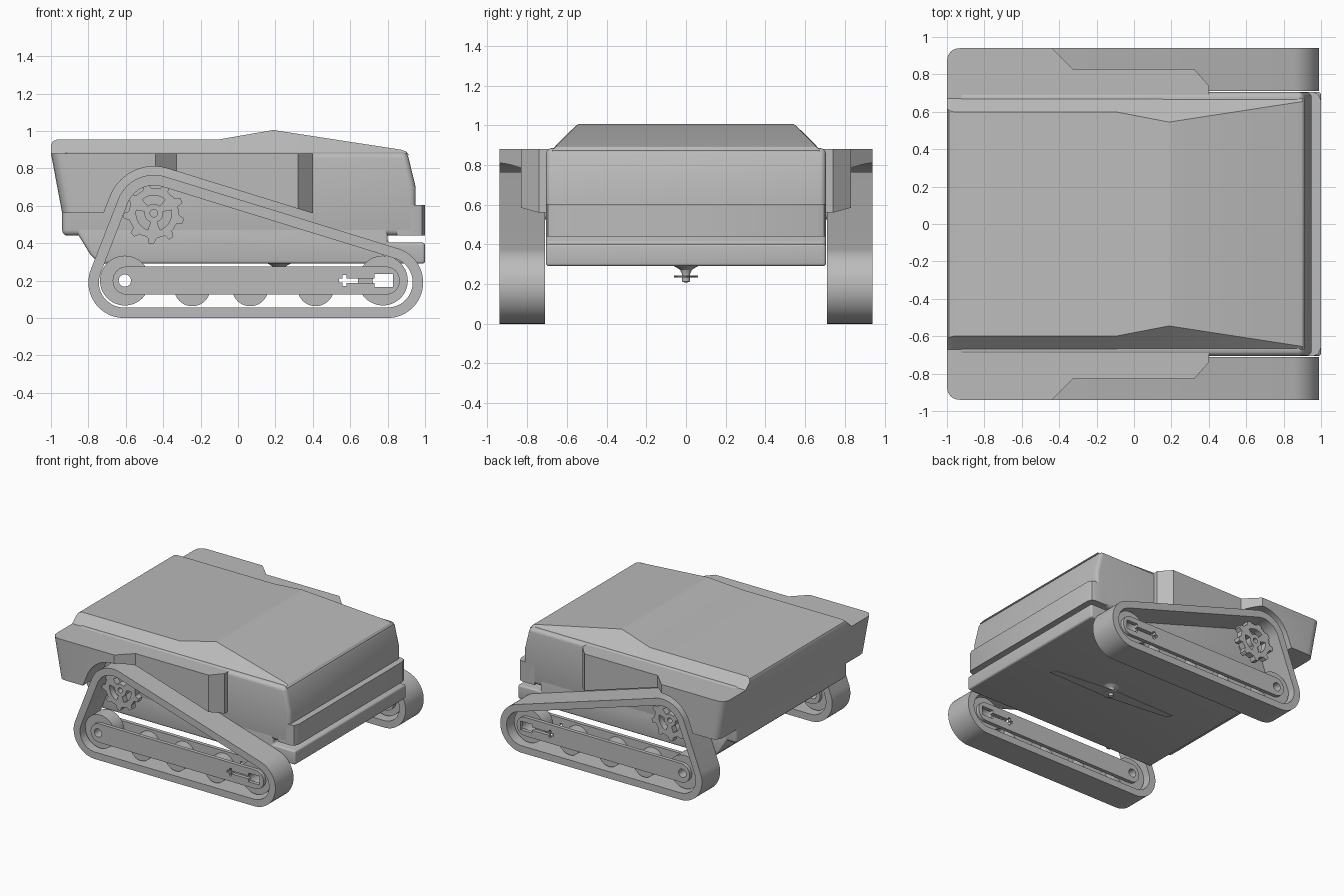
import bpy, bmesh
from math import sin, cos, pi, radians
from mathutils import Vector
from mathutils.geometry import convex_hull_2d

if "Cube" in bpy.data.objects:
    bpy.data.objects.remove(bpy.data.objects["Cube"], do_unlink=True)

GREY = (0.5, 0.5, 0.5, 1)
grey = bpy.data.materials.new("plain_grey")
grey.use_nodes = True
grey.diffuse_color = GREY
grey.node_tree.nodes["Principled BSDF"].inputs["Base Color"].default_value = GREY


def add(name, data):
    obj = bpy.data.objects.new(name, data)
    bpy.context.collection.objects.link(obj)
    return obj


def bake(obj):
    """Replace an object by the mesh its modifiers or curve produce."""
    bpy.context.view_layer.update()
    deps = bpy.context.evaluated_depsgraph_get()
    mesh = bpy.data.meshes.new_from_object(obj.evaluated_get(deps))
    name = obj.name
    bpy.data.objects.remove(obj, do_unlink=True)
    return add(name, mesh)


def finish(obj, bevel=0):
    if bevel:
        mod = obj.modifiers.new("round_edges", "BEVEL")
        mod.width, mod.segments = bevel, 4
        mod.limit_method, mod.angle_limit = "ANGLE", radians(25)
        obj = bake(obj)
    mesh = obj.data
    mesh.materials.clear()
    mesh.materials.append(grey)
    mesh.shade_smooth()
    mesh.set_sharp_from_angle(angle=radians(28))
    return obj


def circle(x, z, r, n=48):
    return [(x + r * cos(2 * pi * i / n), z + r * sin(2 * pi * i / n)) for i in range(n)]


def hull_of(points):
    pts = [Vector(p) for p in points]
    return [tuple(pts[i]) for i in convex_hull_2d(pts)]


def plate(name, loops, y0, y1, bevel=0):
    """Side-view outline plus holes, given as (x, z) loops, thick from y0 to y1."""
    curve = bpy.data.curves.new(name, "CURVE")
    curve.dimensions, curve.fill_mode = "2D", "BOTH"
    curve.extrude = abs(y1 - y0) / 2
    for loop in loops:
        spline = curve.splines.new("POLY")
        spline.points.add(len(loop) - 1)
        for point, (x, z) in zip(spline.points, loop):
            point.co = (x, z, 0, 1)
        spline.use_cyclic_u = True
    obj = bake(add(name, curve))
    bm = bmesh.new()
    bm.from_mesh(obj.data)
    for v in bm.verts:
        v.co = (v.co.x, (y0 + y1) / 2 - v.co.z, v.co.y)
    bmesh.ops.remove_doubles(bm, verts=bm.verts, dist=1e-5)
    bmesh.ops.dissolve_limit(bm, angle_limit=0.01, verts=bm.verts, edges=bm.edges)
    bmesh.ops.recalc_face_normals(bm, faces=bm.faces)
    bm.to_mesh(obj.data)
    bm.free()
    return finish(obj, bevel)


def loft(name, rings):
    bm = bmesh.new()
    rows = [[bm.verts.new(p) for p in ring] for ring in rings]
    n = len(rows[0])
    for a, b in zip(rows, rows[1:]):
        for i in range(n):
            j = (i + 1) % n
            bm.faces.new((a[i], a[j], b[j], b[i]))
    bm.faces.new(rows[0])
    bm.faces.new(rows[-1])
    bmesh.ops.recalc_face_normals(bm, faces=bm.faces)
    mesh = bpy.data.meshes.new(name)
    bm.to_mesh(mesh)
    bm.free()
    return finish(add(name, mesh))


def track_loop(d):
    """Belt path around two ground wheels and the drive sprocket, offset by d."""
    wheels = [(-0.61, 0.19, 0.19), (0.8, 0.19, 0.19), (-0.45, 0.56, 0.205)]
    return hull_of([p for x, z, r in wheels for p in circle(x, z, r + d, 64)])


# Hull, belly tub with rear shelf, and rear bumper
plate("hull", [[(-0.94, 0.44), (0.95, 0.44), (0.95, 0.7), (0.905, 0.885), (-0.94, 0.885)]],
      -0.705, 0.705, 0.03)
plate("belly_tub", [[(-0.87, 0.47), (-0.79, 0.34), (-0.74, 0.29), (1, 0.29), (1, 0.403),
                     (0.8, 0.403), (0.8, 0.5), (-0.87, 0.5)]], -0.705, 0.705, 0.018)
bumper = [(0.85, 0.705), (0.96, 0.705), (0.985, 0.695), (1, 0.66)]
bumper += [(x, -y) for x, y in reversed(bumper)]
loft("rear_bumper", [[(x, y, z) for x, y in bumper] for z in (0.44, 0.603)])

# Roof cover: (x, half width on top, height)
roof = [(-1, 0.62, 0.925), (-0.99, 0.607, 0.945), (-0.965, 0.6, 0.955), (-0.1, 0.6, 0.955),
        (0.16, 0.55, 1.0), (0.19, 0.545, 1.005), (0.22, 0.55, 1.0),
        (0.87, 0.65, 0.9), (0.9, 0.655, 0.89), (0.912, 0.66, 0.873)]
loft("roof_cover", [[(x, -0.672, 0.868), (x, -0.672, min(z, 0.88)), (x, -t, z),
                     (x, t, z), (x, 0.672, min(z, 0.88)), (x, 0.672, 0.868)] for x, t, z in roof])

# Nose and fenders in one block, arched over both tracks
plan = [(-1, 0.87), (-0.995, 0.9), (-0.98, 0.922), (-0.96, 0.936), (-0.93, 0.94), (-0.44, 0.94),
        (-0.33, 0.83), (0.32, 0.83), (0.4, 0.74)]
plan += [(x, -y) for x, y in reversed(plan)]
fenders = loft("nose_and_fenders", [[(x + (0.06 if x < -0.9 else 0), y, 0.56) for x, y in plan],
                                    [(x, y, 0.88) for x, y in plan]])
for side in (-1, 1):
    cutter = plate("arch_cutter", [track_loop(0.045)], side * 0.7, side * 1.1)
    cutter.hide_render = True
    mod = fenders.modifiers.new("arch", "BOOLEAN")
    mod.operation, mod.solver, mod.object = "DIFFERENCE", "EXACT", cutter
    fenders = bake(fenders)
    bpy.data.objects.remove(cutter, do_unlink=True)
finish(fenders)

# Drive sprocket outline and its kidney-shaped windows
SX, SZ, TEETH = -0.45, 0.56, 9


def polar(r, a):
    return (SX + r * cos(a), SZ + r * sin(a))


gear = []
for t in range(TEETH):
    for r, f in ((0.135, 0), (0.132, 0.2), (0.135, 0.4), (0.163, 0.5), (0.163, 0.75), (0.135, 0.9)):
        gear.append(polar(r, 2 * pi * (t + f) / TEETH))
windows = []
for k in range(3):
    arc = [radians(120 * k + 50 + 8 * i) for i in range(11)]
    windows.append([polar(0.095, a) for a in arc] + [polar(0.05, a) for a in reversed(arc)])

# Tension slot in the side rails, mirrored about the rail centre line
slot = [(0.54, 0.01), (0.56, 0.01), (0.56, 0.03), (0.58, 0.03), (0.58, 0.012),
        (0.73, 0.012), (0.73, 0.035), (0.83, 0.035)]
slot = [(x, 0.2 + h) for x, h in slot] + [(x, 0.2 - h) for x, h in reversed(slot)]
rail = hull_of(circle(-0.595, 0.2, 0.075) + circle(0.79, 0.2, 0.075))
axle_hole = circle(-0.605, 0.2, 0.033, 32)

for side, word in ((-1, "front"), (1, "back")):
    def part(name, loops, near, far):
        plate(f"{word}_{name}", loops, side * near, side * far)

    part("track_belt", [track_loop(0), track_loop(-0.056)], 0.71, 0.94)
    for place, near, far in (("inner", 0.74, 0.77), ("outer", 0.88, 0.91)):
        part(f"{place}_rail", [rail, axle_hole, slot], near, far)
    part("idler_wheel", [circle(-0.605, 0.2, 0.133), axle_hole], 0.768, 0.882)
    part("tension_wheel", [circle(0.775, 0.2, 0.133), circle(0.78, 0.2, 0.06)], 0.768, 0.882)
    for i, x in enumerate((-0.245, 0.065, 0.415)):
        part(f"road_roller_{i + 1}", [circle(x, 0.16, 0.097)], 0.768, 0.882)
    part("sprocket", [gear, circle(SX, SZ, 0.02, 24)] + windows, 0.8, 0.85)
    part("sprocket_axle", [circle(SX, SZ, 0.035, 32)], 0.69, 0.8)

# Cutting blade and its spindle under the belly
BX = 0.22
spindle = [(0.07, 0.295), (0.05, 0.285), (0.03, 0.272), (0.02, 0.25), (0.02, 0.243),
           (0.06, 0.243), (0.06, 0.232), (0.02, 0.232), (0.02, 0.212), (0.005, 0.208)]
loft("blade_spindle", [[(x, y, z) for x, y in circle(BX, 0, r, 32)] for r, z in spindle])
half = [(-0.55, 0.045), (-0.53, 0), (0, -0.055)]
blade = half + [(-x, -y) for x, y in half]
loft("cutting_blade", [[(BX + x, y, z) for x, y in blade] for z in (0.234, 0.24)])
